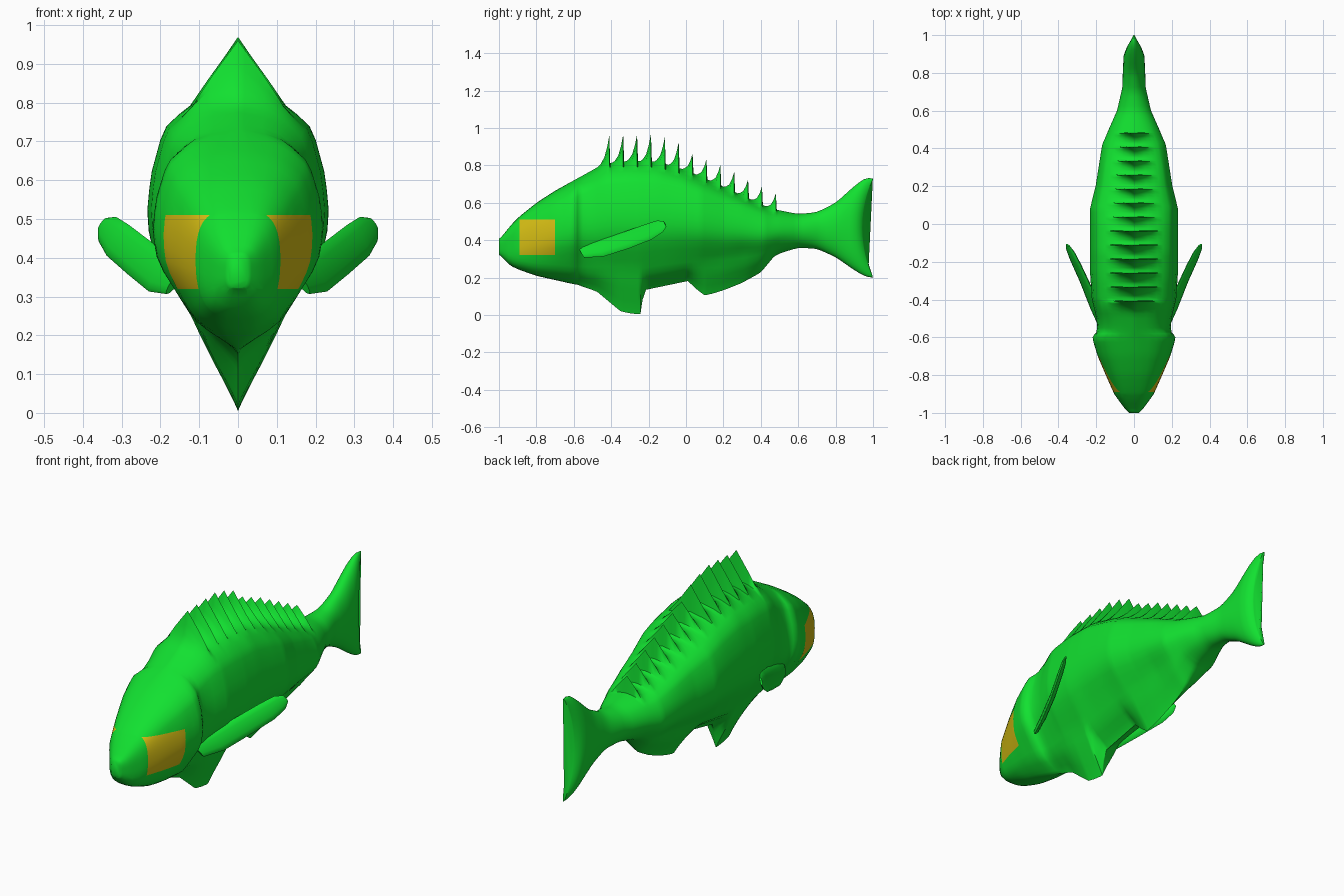
import bpy, bmesh, math
from mathutils import Vector

if "Cube" in bpy.data.objects:
    bpy.data.objects.remove(bpy.data.objects["Cube"])


def material(name, rgb):
    m = bpy.data.materials.new(name)
    m.use_nodes = True
    m.diffuse_color = (*rgb, 1)
    m.node_tree.nodes["Principled BSDF"].inputs["Base Color"].default_value = (*rgb, 1)
    return m


GREEN = material("bright green", (0.006, 0.75, 0.03))
YELLOW = material("eye yellow", (0.68, 0.52, 0.007))


def lerp(pts, x):
    if x <= pts[0][0]:
        return pts[0][1]
    for (x0, a), (x1, b) in zip(pts, pts[1:]):
        if x <= x1:
            return a + (b - a) * (x - x0) / (x1 - x0)
    return pts[-1][1]


def smooth(pts, x, r=0.02):
    return sum(lerp(pts, x + k * r) for k in (-1, -0.5, 0, 0.5, 1)) / 5


def clamp(v):
    return max(0.0, min(1.0, v))


# Body outlines along its length
TOP = [(-1, .40), (-.95, .465), (-.9, .52), (-.8, .6), (-.7, .665), (-.6, .72), (-.5, .775),
       (-.44, .81), (-.3, .825), (-.15, .82), (0, .775), (.15, .71), (.3, .64), (.45, .57),
       (.6, .54), (.7, .55), (.8, .6), (.9, .69), (.96, .735), (1, .73)]
BOTTOM = [(-1, .33), (-.95, .27), (-.9, .245), (-.8, .21), (-.6, .165), (-.5, .15), (-.24, .13),
          (0, .18), (.2, .215), (.4, .27), (.5, .33), (.6, .36), (.7, .355), (.8, .31),
          (.9, .24), (.96, .205), (1, .2)]
WIDTH = [(-1, .025), (-.97, .055), (-.9, .105), (-.8, .15), (-.7, .193), (-.62, .218),
         (-.59, .222), (-.57, .195), (-.5, .2), (-.4, .225), (-.25, .235), (.08, .235),
         (.2, .205), (.42, .17), (.5, .135), (.6, .09), (.72, .062), (.93, .055), (.98, .04), (1, .02)]
# Half width of the middle section by height
SECTION = [(0, 0), (.03, .08), (.11, .4), (.26, .68), (.4, .93), (.54, 1), (.69, .96),
           (.83, .85), (.89, .77), (.97, .47), (1, 0)]
# Depth of the lower fins and height of the back spines
LOWER_FINS = [(-.58, 0), (-.48, .02), (-.42, .065), (-.35, .118), (-.3, .125), (-.236, .127),
              (-.23, 0), (.01, 0), (.06, .055), (.1, .092), (.14, .09), (.3, .07), (.4, .042), (.47, 0)]
SPINE_TIPS = [(-.41, .96), (-.19, .97), (-.11, .95), (-.03, .92), (.04, .86), (.19, .8), (.48, .65)]


def half_width(y, t):
    mid = clamp((y + .95) / .4) * clamp((.6 - y) / .3)
    n = 3 if y < 0 else 2
    rounded = (1 - abs(2 * t - 1) ** n) ** (1 / n)
    return lerp(WIDTH, y) * (mid * lerp(SECTION, t) + (1 - mid) * rounded)


def ring_point(y, t, spine):
    zt, zb = smooth(TOP, y), smooth(BOTTOM, y)
    x = half_width(y, t)
    z = zb + (zt - zb) * t
    if t > .5:
        z += spine * clamp(1 - x / lerp([(-.4, .125), (.48, .09)], y))
    else:
        z -= lerp(LOWER_FINS, y) * clamp(1 - x / .11)
    # Concave trailing edge of the tail
    notch = .055 * clamp((y - .8) / .2) * (1 - (2 * t - 1) ** 2)
    return x, y - notch, z


# Stations: even spacing, plus a rising and dropping set for every spine
stations = [(-1 + .025 * i, 0) for i in range(81)]
stations = [s for s in stations if not -.47 < s[0] < .49]
for i in range(13):
    tip = -.41 + .0742 * i
    height = lerp(SPINE_TIPS, tip) - smooth(TOP, tip)
    for dy, f in ((-.045, .06), (-.026, .25), (-.012, .58), (0, 1), (.005, 0), (.018, 0)):
        stations.append((tip + dy, height * f))
stations += [(-.99, 0), (-.58, 0), (.995, 0)]
stations.sort()


def loft(bm, rings):
    rows = [[bm.verts.new(p) for p in ring] for ring in rings]
    n = len(rows[0])
    for a, b in zip(rows, rows[1:]):
        for i in range(n):
            j = (i + 1) % n
            bm.faces.new((a[i], a[j], b[j], b[i]))
    bm.faces.new(rows[0])
    bm.faces.new(rows[-1])
    bmesh.ops.recalc_face_normals(bm, faces=bm.faces)


def finish(bm, name, mats, angle):
    mesh = bpy.data.meshes.new(name)
    bm.to_mesh(mesh)
    bm.free()
    ob = bpy.data.objects.new(name, mesh)
    bpy.context.collection.objects.link(ob)
    for m in mats:
        mesh.materials.append(m)
    bpy.ops.object.select_all(action="DESELECT")
    ob.select_set(True)
    bpy.context.view_layer.objects.active = ob
    bpy.ops.object.shade_smooth_by_angle(angle=math.radians(angle))
    return ob


# Body with head, tail, spines and lower fins
STEPS = 22
heights = [(1 - math.cos(math.pi * i / STEPS)) / 2 for i in range(STEPS + 1)]
rings = []
for y, spine in stations:
    half = [ring_point(y, t, spine) for t in heights]
    rings.append(half + [(-x, yy, z) for x, yy, z in half[-2:0:-1]])
bm = bmesh.new()
loft(bm, rings)

# Square eyes cut into the sides of the head
Y0, Y1, Z0, Z1 = -.89, -.7, .32, .51
for co, no in (((0, Y0, 0), (0, 1, 0)), ((0, Y1, 0), (0, 1, 0)),
               ((0, 0, Z0), (0, 0, 1)), ((0, 0, Z1), (0, 0, 1))):
    faces = [f for f in bm.faces if f.calc_center_median().y < -.65]
    geom = faces + list({e for f in faces for e in f.edges}) + list({v for f in faces for v in f.verts})
    bmesh.ops.bisect_plane(bm, geom=geom, plane_co=co, plane_no=no, dist=1e-5)
for f in bm.faces:
    c = f.calc_center_median()
    if Y0 < c.y < Y1 and Z0 < c.z < Z1:
        f.material_index = 1
finish(bm, "body", (GREEN, YELLOW), 60)

# Side fins: flat rounded blades sweeping out and back
AXIS = [(.16, -.56, .34, .8), (.20, -.46, .355, 1), (.255, -.32, .4, 1), (.31, -.2, .445, .95),
        (.337, -.14, .474, .75), (.35, -.112, .488, .35)]
chord = Vector((-.03, -.02, .042))
sweep = Vector((.2, .42, .15))
thick = chord.cross(sweep).normalized() * .014
for side, name in ((1, "left_side_fin"), (-1, "right_side_fin")):
    rings = []
    for x, y, z, s in AXIS:
        ring = []
        for k in range(12):
            a = math.tau * k / 12
            p = Vector((x, y, z)) + chord * (s * math.cos(a)) + thick * (s * math.sin(a))
            ring.append((side * p.x, p.y, p.z))
        rings.append(ring)
    bm = bmesh.new()
    loft(bm, rings)
    finish(bm, name, (GREEN,), 60)
